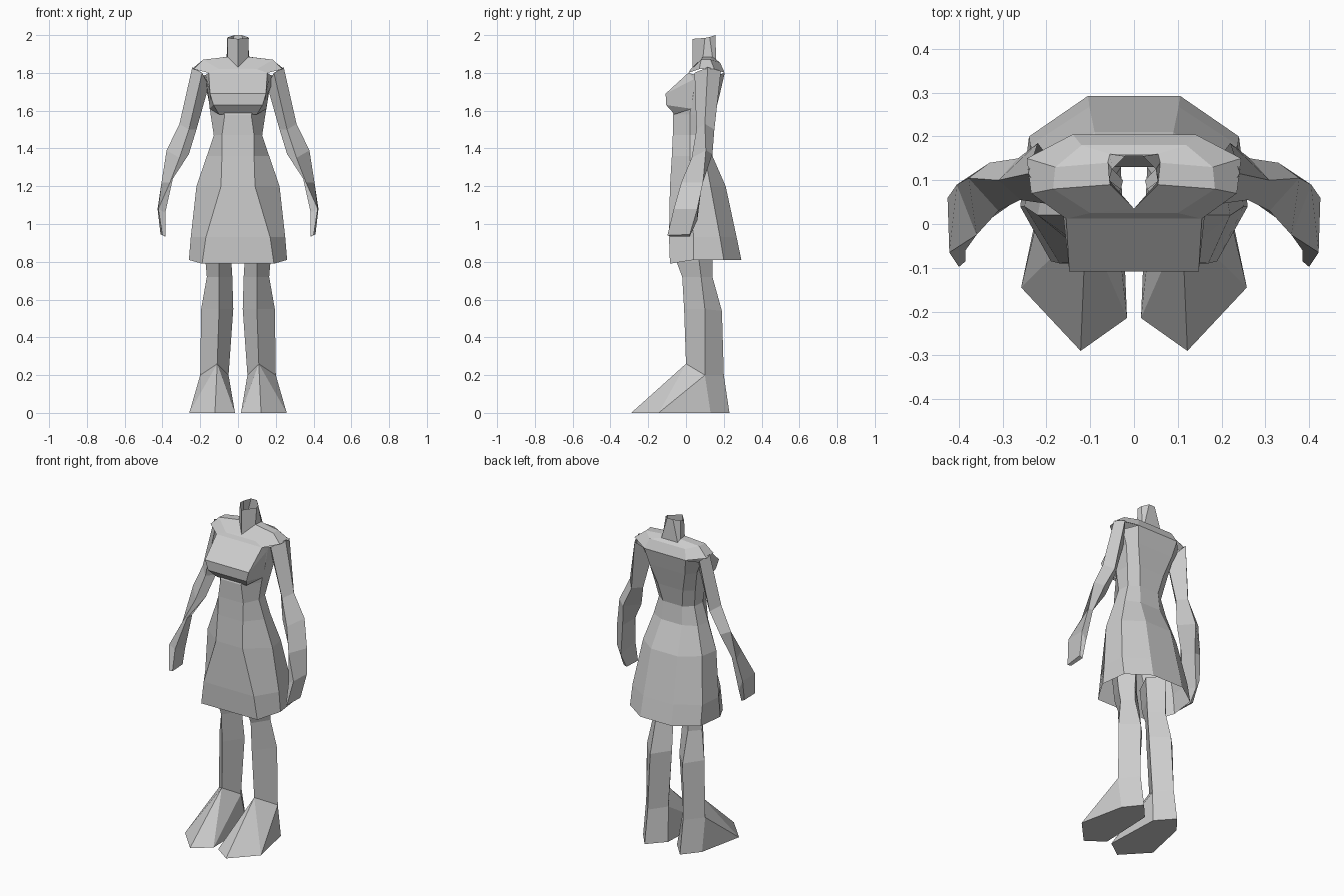
import bpy, bmesh

if "Cube" in bpy.data.objects:
    bpy.data.objects.remove(bpy.data.objects["Cube"])

grey = bpy.data.materials.new("plain_grey")
grey.diffuse_color = (0.6, 0.6, 0.6, 1)
grey.use_nodes = True
grey.node_tree.nodes["Principled BSDF"].inputs["Base Color"].default_value = grey.diffuse_color


def finish(name, bm):
    """Weld, orient and turn a bmesh into a flat shaded object."""
    bmesh.ops.remove_doubles(bm, verts=bm.verts, dist=0.0005)
    bmesh.ops.recalc_face_normals(bm, faces=bm.faces)
    me = bpy.data.meshes.new(name)
    bm.to_mesh(me)
    bm.free()
    me.materials.append(grey)
    ob = bpy.data.objects.new(name, me)
    bpy.context.collection.objects.link(ob)
    return ob


def loft(name, rings, cap_end=False, side=1):
    """Skin a stack of closed rings; side=-1 mirrors across x."""
    bm = bmesh.new()
    rows = [[bm.verts.new((x * side, y, z)) for x, y, z in r] for r in rings]
    for a, b in zip(rows, rows[1:]):
        n = len(a)
        for i in range(n):
            j = (i + 1) % n
            bm.faces.new((a[i], a[j], b[j], b[i]))
    if cap_end:
        bm.faces.new(rows[-1])
    return finish(name, bm)


def mirrored_ring(half):
    """Right half, front to back, completed with its mirror image."""
    return half + [(-x, y, z) for x, y, z in reversed(half)]


def level(z, *pts):
    return [(x, y, z) for x, y in pts]


# Dress: hem to armpits, open at the bottom
dress = [
    [(.19, -.085, .79), (.26, .04, .81), (.24, .2, .81), (.105, .293, .81)],
    level(.93, (.17, -.09), (.25, .04), (.237, .18), (.102, .268)),
    level(1.2, (.09, -.085), (.22, .02), (.2, .13), (.09, .21)),
    level(1.36, (.085, -.075), (.165, .02), (.15, .1), (.07, .14)),
    level(1.47, (.085, -.07), (.128, .02), (.12, .09), (.065, .13)),
    level(1.58, (.07, -.07), (.145, .02), (.14, .11), (.085, .152)),
    level(1.7, (.13, -.02), (.16, .04), (.165, .13), (.12, .182)),
    [(.155, .012, 1.8), (.17, .05, 1.79), (.2, .14, 1.78), (.14, .205, 1.8)],
]
loft("dress", [mirrored_ring(r) for r in dress])

# Shoulders and neck, open at the top
yoke = [
    [(.155, .012, 1.8), (.235, .07, 1.82), (.245, .15, 1.82), (.14, .205, 1.8)],
    [(.1, .025, 1.82), (.185, .08, 1.87), (.18, .13, 1.87), (.12, .18, 1.855)],
    [(0, .035, 1.83), (.055, .09, 1.885), (.06, .14, 1.885), (.055, .16, 1.87)],
    [(0, .035, 1.98), (.057, .1, 1.985), (.05, .125, 1.99), (.02, .155, 2.0)],
]
loft("shoulders_and_neck", [mirrored_ring(r) for r in yoke])

# Bust: angular front with side faces fanning back to the ribs
bm = bmesh.new()
profile = [(.155, .012, 1.8), (.148, -.108, 1.69), (.13, -.105, 1.63), (.1, -.06, 1.58)]
right = [bm.verts.new(p) for p in profile]
left = [bm.verts.new((-x, y, z)) for x, y, z in profile]
for i in range(3):
    bm.faces.new((right[i], right[i + 1], left[i + 1], left[i]))
for edge, s in ((right, 1), (left, -1)):
    rib = [bm.verts.new((s * .165, .05, 1.77)), bm.verts.new((s * .15, .03, 1.61))]
    bm.faces.new((edge[0], edge[1], rib[0]))
    bm.faces.new((edge[1], edge[2], rib[1], rib[0]))
    bm.faces.new((edge[2], edge[3], rib[1]))
finish("bust", bm)

# Arm rings: outer, front, inner, back
arm = [
    [(.242, .115, 1.83), (.19, .045, 1.8), (.155, .1, 1.73), (.22, .185, 1.81)],
    [(.31, .1, 1.53), (.26, .055, 1.5), (.22, .1, 1.5), (.265, .15, 1.5)],
    [(.378, .105, 1.39), (.31, .03, 1.35), (.26, .06, 1.37), (.33, .14, 1.37)],
    [(.405, .09, 1.22), (.36, -.025, 1.22), (.345, .0, 1.24), (.37, .085, 1.22)],
    [(.426, .06, 1.08), (.422, -.065, 1.08), (.385, -.06, 1.06), (.4, .06, 1.02)],
    [(.41, .02, .945), (.4, -.098, .94), (.385, -.085, .935), (.39, .02, .935)],
]

# Leg rings: front ridge, outer, back ridge, inner
leg = [
    [(.1, -.07, .95), (.18, .06, .95), (.11, .15, .95), (.035, .06, .95)],
    [(.1, -.05, .8), (.172, .07, .8), (.11, .14, .8), (.035, .07, .8)],
    [(.1, -.02, .72), (.165, .08, .72), (.11, .14, .72), (.03, .08, .72)],
    [(.1, -.01, .55), (.195, .1, .55), (.11, .19, .54), (.025, .1, .55)],
    [(.11, 0, .26), (.2, .1, .2), (.12, .2, .2), (.05, .1, .2)],
]

for side, word in ((1, "right"), (-1, "left")):
    loft(word + "_arm", arm, True, side)
    loft(word + "_leg", leg, False, side)
    # Foot: ankle ring spreads to a six sided sole
    front, outer, back, inner = leg[-1]
    ankle = [front, front, outer, back, inner, front]
    sole = [(.122, -.29, 0), (.258, -.145, 0), (.2, .13, 0),
            (.12, .23, 0), (.03, .13, 0), (.016, -.215, 0)]
    bm = bmesh.new()
    top = [bm.verts.new((x * side, y, z)) for x, y, z in (front, outer, back, inner)]
    bot = [bm.verts.new((x * side, y, z)) for x, y, z in sole]
    f, o, b, i = top
    for face in ((f, bot[0], bot[1]), (f, bot[1], o), (o, bot[1], bot[2]),
                 (o, bot[2], bot[3], b), (b, bot[3], bot[4], i),
                 (i, bot[4], bot[5]), (i, bot[5], f), (f, bot[5], bot[0]), bot):
        bm.faces.new(face)
    finish(word + "_foot", bm)
